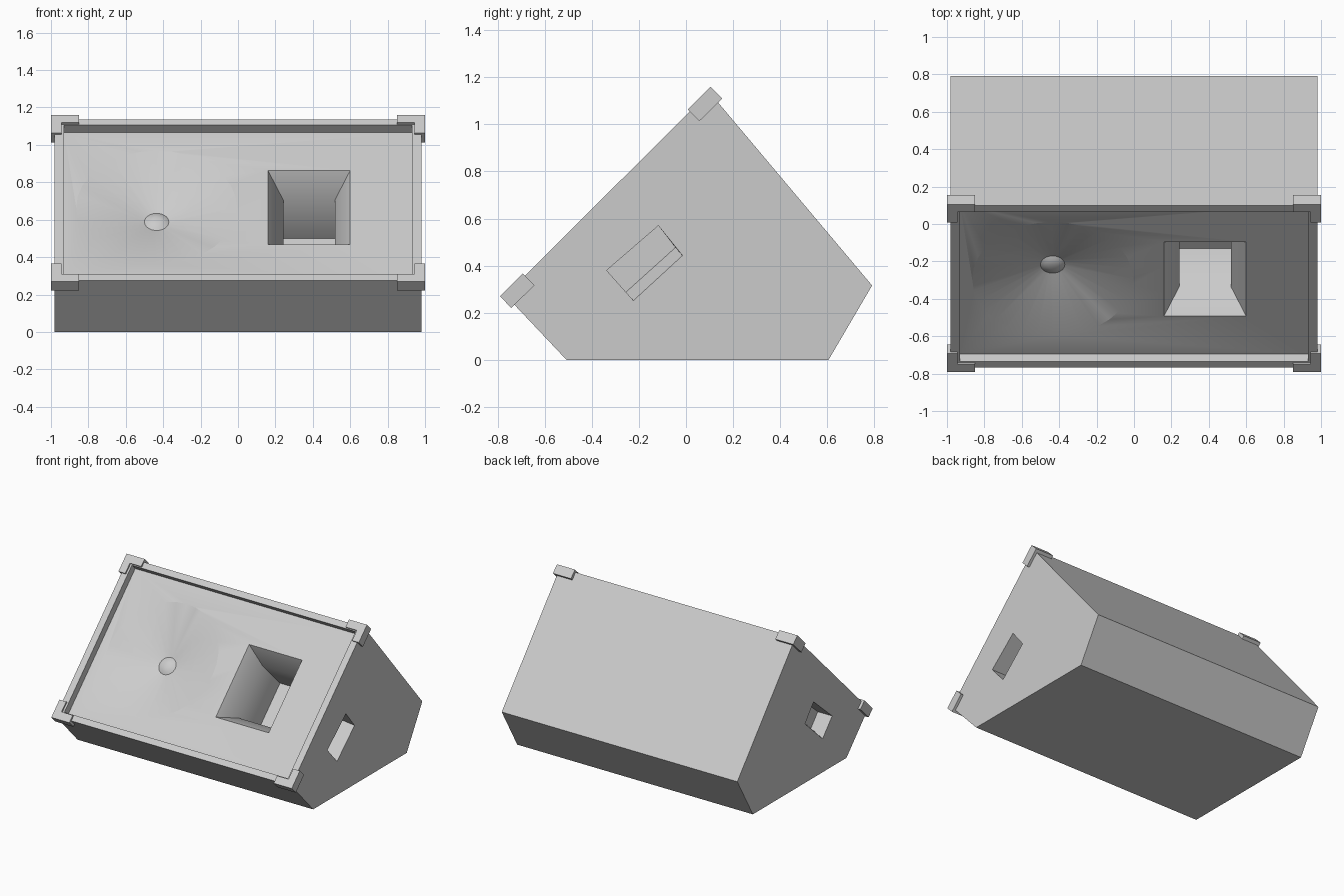
import bpy, bmesh, math

if "Cube" in bpy.data.objects:
    bpy.data.objects.remove(bpy.data.objects["Cube"])


def front(x, u, d):
    """Point on the sloped front: u runs up the slope, d goes into the box."""
    return (x, -0.767 + 0.709 * u + 0.705 * d, 0.275 + 0.705 * u - 0.709 * d)


def loft(name, rings):
    """Closed solid skinned through rings of equal point count."""
    bm = bmesh.new()
    vs = [[bm.verts.new(p) for p in ring] for ring in rings]
    n = len(vs[0])
    for a, b in zip(vs, vs[1:]):
        for i in range(n):
            j = (i + 1) % n
            bm.faces.new((a[i], a[j], b[j], b[i]))
    bm.faces.new(vs[0])
    bm.faces.new(vs[-1])
    bmesh.ops.recalc_face_normals(bm, faces=bm.faces)
    me = bpy.data.meshes.new(name)
    bm.to_mesh(me)
    bm.free()
    ob = bpy.data.objects.new(name, me)
    bpy.context.collection.objects.link(ob)
    return ob


def rect(x0, x1, u0, u1, d):
    return [front(x0, u0, d), front(x1, u0, d), front(x1, u1, d), front(x0, u1, d)]


def circle(cx, cu, r, d, n=32):
    return [front(cx + r * math.cos(2 * math.pi * i / n),
                  cu + r * math.sin(2 * math.pi * i / n), d) for i in range(n)]


def cut(target, cutter):
    cutter.hide_render = True
    mod = target.modifiers.new("cut", 'BOOLEAN')
    mod.operation = 'DIFFERENCE'
    mod.solver = 'EXACT'
    mod.object = cutter
    bpy.ops.object.select_all(action='DESELECT')
    bpy.context.view_layer.objects.active = target
    target.select_set(True)
    bpy.ops.object.modifier_apply(modifier=mod.name)
    bpy.data.objects.remove(cutter)


# Wedge cabinet from its side profile
profile = [(-0.507, 0), (0.605, 0), (0.79, 0.316), (0.099, 1.137), (-0.767, 0.275)]
cabinet = loft("cabinet", [[(x, y, z) for y, z in profile] for x in (-0.98, 0.98)])

# Recessed front panel
cut(cabinet, loft("panel_cutter", [rect(-0.93, 0.93, 0.045, 1.177, d) for d in (-0.05, 0.056)]))

# Speaker cone with a shallow domed cap
rings = [(0.463, 0.046), (0.43, 0.056), (0.065, 0.166), (0.045, 0.154), (0.02, 0.147)]
cut(cabinet, loft("cone_cutter", [circle(-0.435, 0.611, r, d) for r, d in rings]))

# Horn: flared mouth, then a straight throat
horn = [(0.226, 0.286, 0.046), (0.22, 0.28, 0.056), (0.138, 0.2, 0.2), (0.138, 0.2, 0.49)]
cut(cabinet, loft("horn_cutter", [rect(0.38 - w, 0.38 + w, 0.611 - h, 0.611 + h, d)
                                  for w, h, d in horn]))

# Hand holds in both sides, with a sloping lower wall
outer = [(-0.337, 0.38), (-0.117, 0.57), (-0.015, 0.443), (-0.223, 0.252)]
inner = outer[:2] + [(-0.045, 0.477), (-0.257, 0.286)]
for s in (-1, 1):
    cut(cabinet, loft("handle_cutter", [[(s * x, y, z) for y, z in pts]
                                        for x, pts in ((1.0, outer), (0.98, outer), (0.86, inner))]))

bpy.ops.object.shade_smooth_by_angle(angle=math.radians(32))

# L-shaped corner protectors
ell = [(1.0, -0.02), (0.85, -0.02), (0.85, 0.038), (0.944, 0.038), (0.944, 0.117), (1.0, 0.117)]
for sx, side in ((-1, "left"), (1, "right")):
    for top, level in ((False, "lower"), (True, "upper")):
        loft(f"corner_protector_{level}_{side}",
             [[front(sx * x, 1.222 - u if top else u, d) for x, u in ell]
              for d in (-0.0127, 0.057)])
